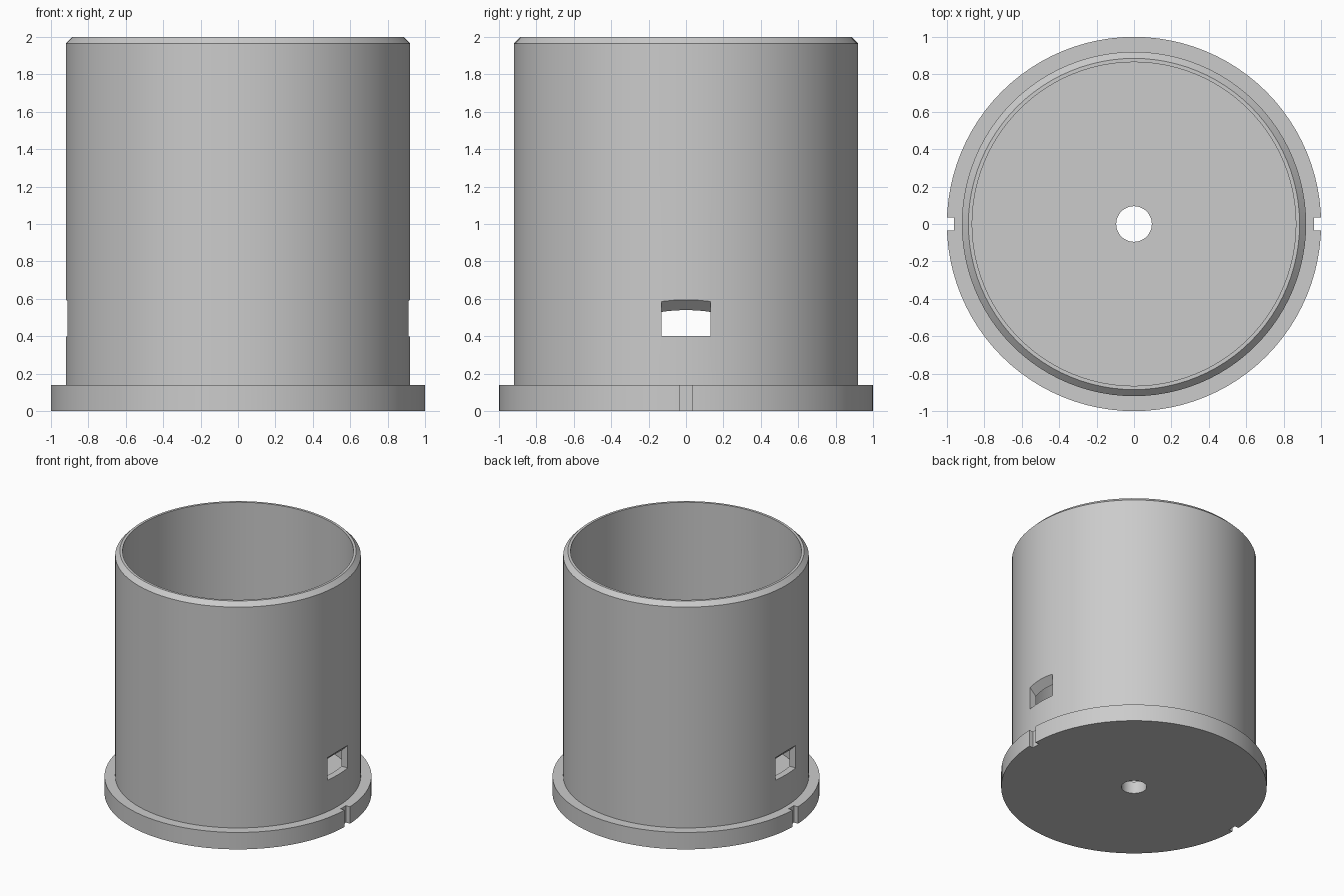
import bpy, bmesh, math
from mathutils import Matrix, Vector

cube = bpy.data.objects.get("Cube")
if cube:
    bpy.data.objects.remove(cube, do_unlink=True)

SEGMENTS = 96

grey = bpy.data.materials.new("plain_grey")
grey.use_nodes = True
colour = (0.6, 0.6, 0.6, 1)
grey.diffuse_color = colour
grey.node_tree.nodes["Principled BSDF"].inputs["Base Color"].default_value = colour


def add_object(name, bm):
    bmesh.ops.recalc_face_normals(bm, faces=bm.faces)
    mesh = bpy.data.meshes.new(name)
    bm.to_mesh(mesh)
    bm.free()
    mesh.materials.append(grey)
    obj = bpy.data.objects.new(name, mesh)
    bpy.context.collection.objects.link(obj)
    return obj


def lathe(name, profile):
    """Revolve a closed (radius, height) outline around z."""
    bm = bmesh.new()
    verts = [bm.verts.new((r, 0, z)) for r, z in profile]
    edges = [bm.edges.new((v, verts[i - 1])) for i, v in enumerate(verts)]
    bmesh.ops.spin(bm, geom=verts + edges, axis=(0, 0, 1), cent=(0, 0, 0),
                   angle=math.tau, steps=SEGMENTS, use_merge=True)
    bmesh.ops.remove_doubles(bm, verts=bm.verts, dist=1e-5)
    return add_object(name, bm)


def cutter(name, outline, half_width, side):
    """Extrude an (x, z) outline along y, on the given side of the model."""
    bm = bmesh.new()
    face = bm.faces.new([bm.verts.new((side * x, -half_width, z)) for x, z in outline])
    moved = bmesh.ops.extrude_face_region(bm, geom=[face])["geom"]
    bmesh.ops.translate(bm, vec=(0, 2 * half_width, 0),
                        verts=[g for g in moved if isinstance(g, bmesh.types.BMVert)])
    obj = add_object(name, bm)
    obj.hide_render = True
    return obj


# Cup: flanged base with centre hole, thin wall, chamfered rim
cup = lathe("cup_body", [
    (0.095, 0), (1, 0), (1, 0.14), (0.92, 0.14), (0.92, 1.965),
    (0.885, 2), (0.865, 2), (0.865, 0.1), (0.095, 0.1)])

# Slope-topped windows in the wall and key notches in the flange
window = [(0.7, 0.4), (1.1, 0.4), (1.1, 0.775), (0.82, 0.495), (0.7, 0.495)]
notch = [(0.963, -0.1), (1.1, -0.1), (1.1, 0.25), (0.963, 0.25)]
cutters = []
for label, side in (("left", 1), ("right", -1)):
    cutters.append(cutter(label + "_window_cutter", window, 0.132, side))
    cutters.append(cutter(label + "_notch_cutter", notch, 0.035, side))

bpy.context.view_layer.objects.active = cup
for c in cutters:
    mod = cup.modifiers.new(c.name, 'BOOLEAN')
    mod.operation = 'DIFFERENCE'
    mod.solver = 'EXACT'
    mod.object = c
    bpy.ops.object.modifier_apply(modifier=mod.name)
for c in cutters:
    bpy.data.objects.remove(c, do_unlink=True)

# Smooth round walls, sharp edges
bpy.ops.object.select_all(action='DESELECT')
cup.select_set(True)
bpy.ops.object.shade_smooth_by_angle(angle=math.radians(25))
